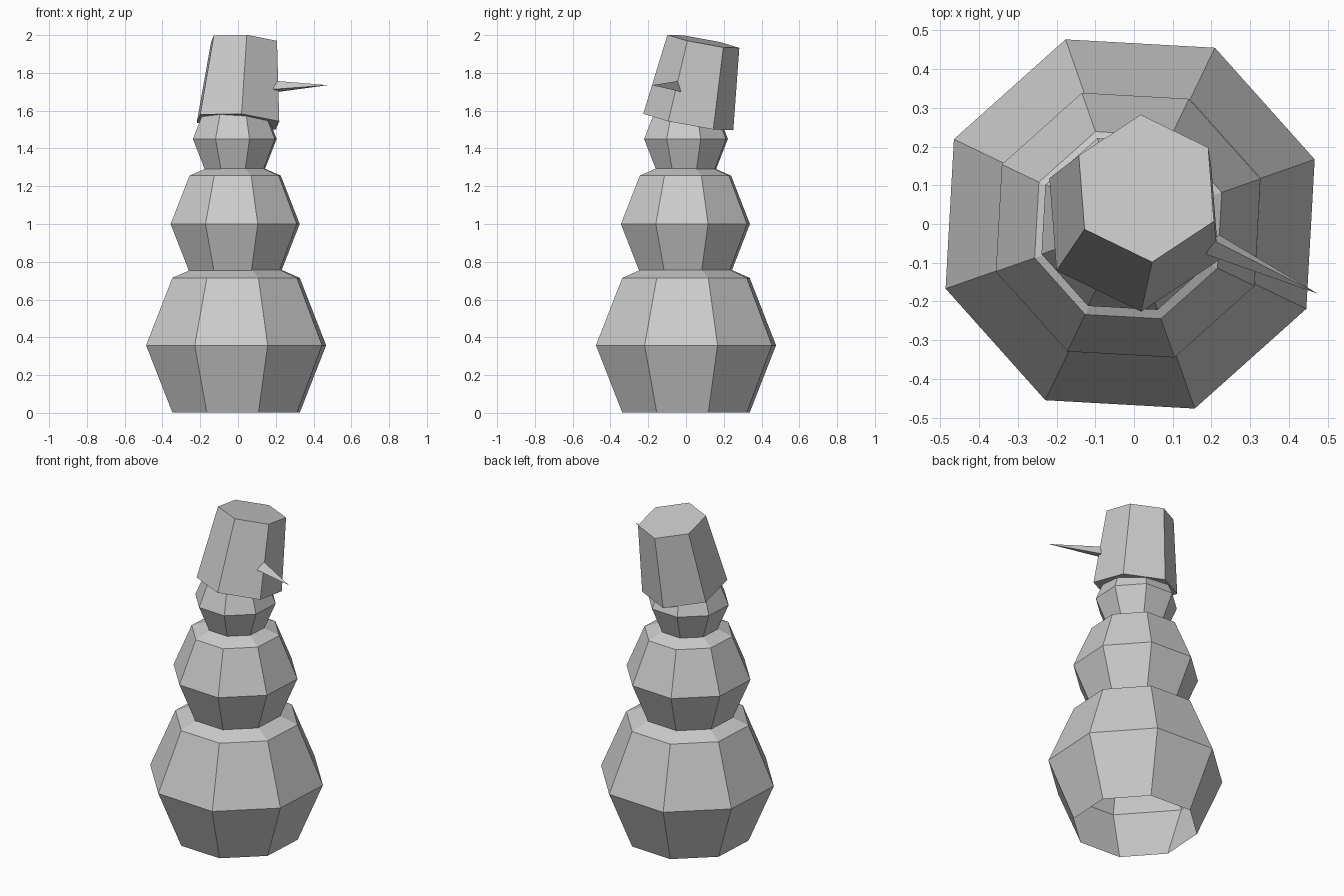
import bpy, bmesh, math
from mathutils import Vector, Matrix

if "Cube" in bpy.data.objects:
    bpy.data.objects.remove(bpy.data.objects["Cube"])


def finish(name, bm):
    bmesh.ops.recalc_face_normals(bm, faces=bm.faces[:])
    mesh = bpy.data.meshes.new(name)
    bm.to_mesh(mesh)
    bm.free()
    ob = bpy.data.objects.new(name, mesh)
    bpy.context.collection.objects.link(ob)
    return ob


def snowball(name, centre, radius, open_bottom=False):
    """Coarse eight-sided ball, optionally with its lowest cap removed."""
    bm = bmesh.new()
    bmesh.ops.create_uvsphere(bm, u_segments=8, v_segments=4, radius=radius)
    if open_bottom:
        lowest = min(bm.verts, key=lambda v: v.co.z)
        bmesh.ops.delete(bm, geom=[lowest], context='VERTS')
    bm.transform(Matrix.Translation(centre) @ Matrix.Rotation(math.radians(19.3), 4, 'Z'))
    return finish(name, bm)


# Three stacked snowballs, the bottom one open underneath
snowball("lower_body", (-0.01, 0, 0.358), 0.505, open_bottom=True)
snowball("upper_body", (-0.015, -0.003, 1.0), 0.362)
snowball("head", (-0.017, 0, 1.45), 0.235)

# Tilted six-sided bucket hat, closed at both ends
low, high = Vector((0.0, 0.012, 1.54)), Vector((0.032, 0.092, 1.967))
axis = high - low
bm = bmesh.new()
bmesh.ops.create_cone(bm, cap_ends=True, segments=6, radius1=0.243, radius2=0.194,
                      depth=axis.length,
                      matrix=Matrix.Rotation(math.radians(34), 4, 'Z'))
# Align so the hexagon keeps its heading
tilt = Vector((0, 0, 1)).rotation_difference(axis).to_matrix().to_4x4()
first = min((v for v in bm.verts), key=lambda v: abs(math.atan2(v.co.y, v.co.x) - math.radians(34)))
offset = math.radians(34) - math.atan2(first.co.y, first.co.x)
bm.transform(Matrix.Translation((low + high) / 2) @ tilt @ Matrix.Rotation(offset, 4, 'Z'))
finish("bucket_hat", bm)

# Thin three-sided nose
bm = bmesh.new()
base = [bm.verts.new(p) for p in
        ((0.207, -0.043, 1.757), (0.185, -0.078, 1.713), (0.218, -0.027, 1.70))]
tip = bm.verts.new((0.475, -0.18, 1.735))
bm.faces.new(base)
for i in range(3):
    bm.faces.new((base[i], base[(i + 1) % 3], tip))
finish("nose", bm)
